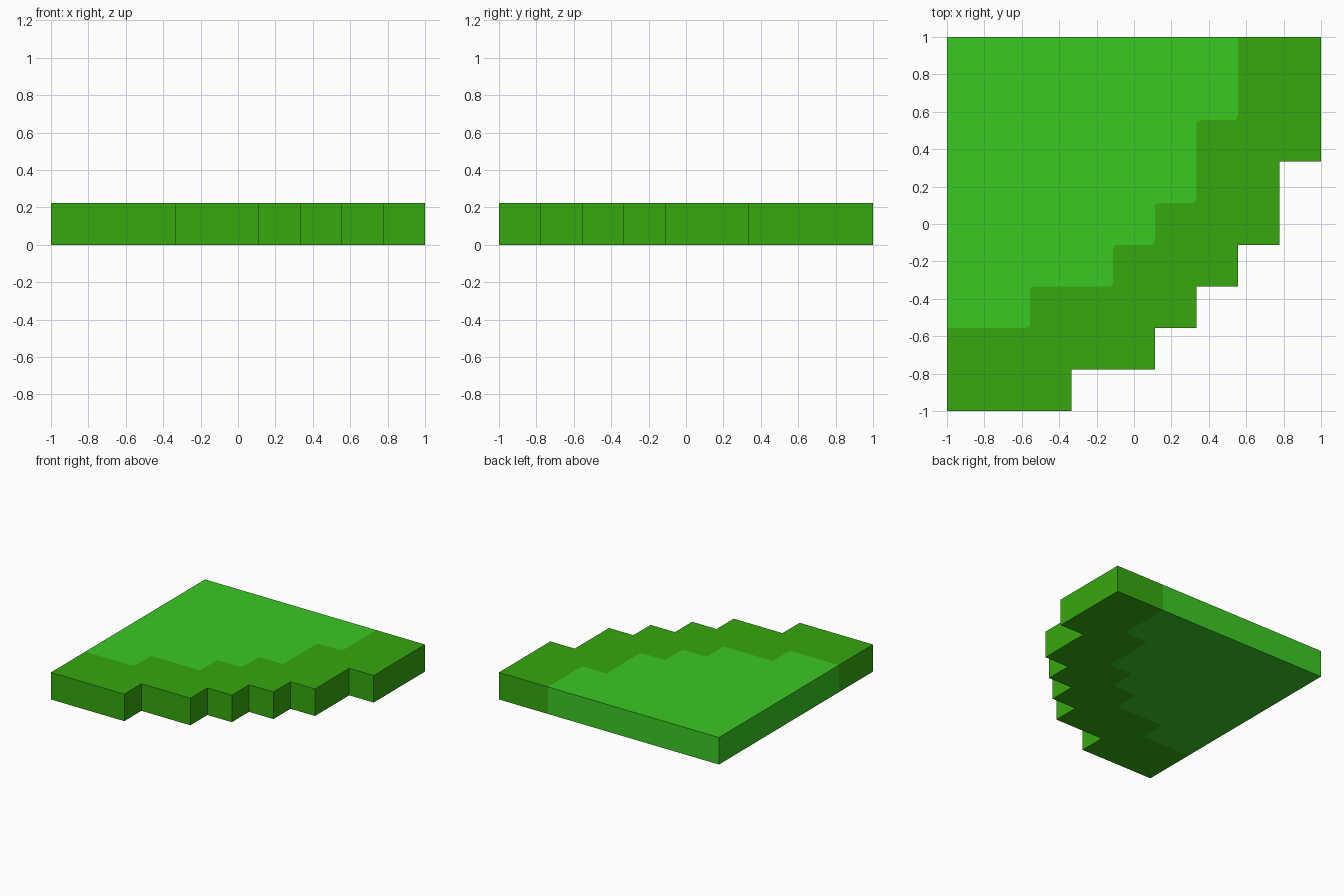
import bpy, bmesh
from mathutils import Vector

if "Cube" in bpy.data.objects:
    bpy.data.objects.remove(bpy.data.objects["Cube"])

UNIT = 2 / 9          # the plan sits on a 9 x 9 grid
HEIGHT = UNIT
RADIUS = 0.11         # corner rounding of the colour seam, in grid units


def material(name, rgb):
    m = bpy.data.materials.new(name)
    m.diffuse_color = (*rgb, 1)
    m.use_nodes = True
    m.node_tree.nodes["Principled BSDF"].inputs["Base Color"].default_value = m.diffuse_color
    return m


def stairs(start, steps):
    """Stepped path: alternating moves along x and y."""
    pts = [Vector(start)]
    for i, d in enumerate(steps):
        pts.append(pts[-1] + Vector((d, 0) if i % 2 == 0 else (0, d)))
    return pts


def rounded(pts, r, segments=4):
    """Round every inner corner of a path."""
    out = [pts[0]]
    for a, b, c in zip(pts, pts[1:], pts[2:]):
        p = b + (a - b).normalized() * r
        q = b + (c - b).normalized() * r
        for i in range(segments + 1):
            t = i / segments
            out.append(p * (1 - t) ** 2 + b * 2 * t * (1 - t) + q * t * t)
    return out + [pts[-1]]


# Stepped outer edge and the rounded seam between the two greens
outer = stairs((0, 0), [3, 1, 2, 1, 1, 1, 1, 1, 1, 2, 1, 3])
seam = rounded(stairs((0, 2), [2, 1, 2, 1, 1, 1, 1, 2, 1, 2]), RADIUS)
corner = Vector((0, 9))

bm = bmesh.new()


def ring(points, z):
    return [bm.verts.new(((p.x - 4.5) * UNIT, (p.y - 4.5) * UNIT, z)) for p in points]


o0, s0, c0 = ring(outer, 0), ring(seam, 0), ring([corner], 0)
o1, s1, c1 = ring(outer, HEIGHT), ring(seam, HEIGHT), ring([corner], HEIGHT)


def face(verts, mat):
    bm.faces.new(verts).material_index = mat


# Top and bottom: light field and dark border
for o, s, c in ((o1, s1, c1), (o0, s0, c0)):
    face(s + c, 0)
    face(o + s[::-1], 1)


# Side walls follow the colour of the region behind them
def walls(low, high, mat):
    for i in range(len(low) - 1):
        face([low[i], low[i + 1], high[i + 1], high[i]], mat)


walls([s0[0]] + o0 + [s0[-1]], [s1[0]] + o1 + [s1[-1]], 1)
walls([s0[-1]] + c0 + [s0[0]], [s1[-1]] + c1 + [s1[0]], 0)

bmesh.ops.recalc_face_normals(bm, faces=bm.faces)
mesh = bpy.data.meshes.new("grass_slab")
bm.to_mesh(mesh)
bm.free()
mesh.materials.append(material("light green", (0.044, 0.578, 0.017)))
mesh.materials.append(material("dark green", (0.037, 0.392, 0.0045)))
bpy.context.collection.objects.link(bpy.data.objects.new("grass_slab", mesh))
